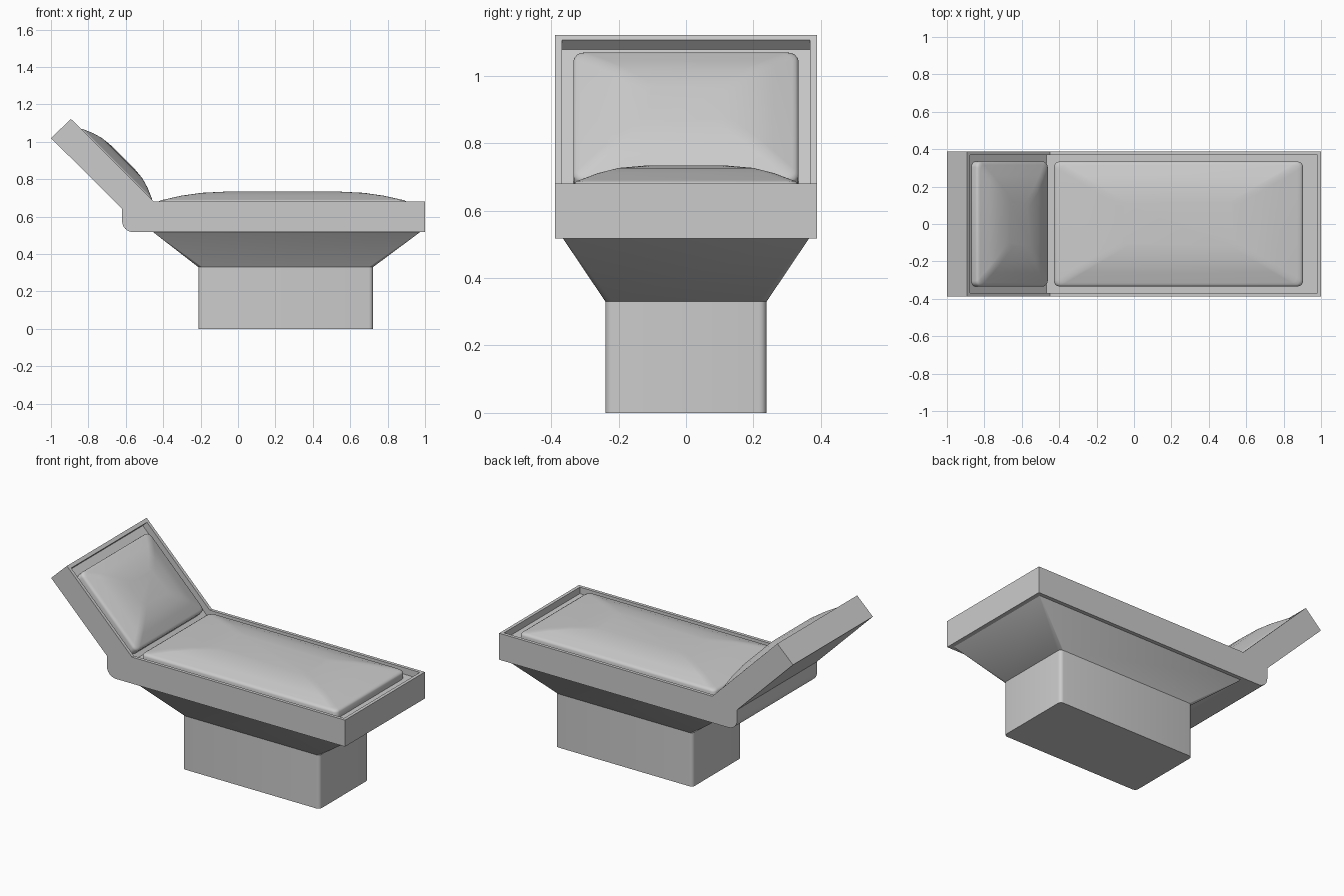
import bpy, bmesh, math

if "Cube" in bpy.data.objects:
    bpy.data.objects.remove(bpy.data.objects["Cube"])


def make_object(name, bm, smooth=None):
    bmesh.ops.recalc_face_normals(bm, faces=bm.faces)
    mesh = bpy.data.meshes.new(name)
    bm.to_mesh(mesh)
    bm.free()
    ob = bpy.data.objects.new(name, mesh)
    bpy.context.collection.objects.link(ob)
    if smooth:
        bpy.ops.object.select_all(action='DESELECT')
        ob.select_set(True)
        bpy.context.view_layer.objects.active = ob
        bpy.ops.object.shade_smooth_by_angle(angle=math.radians(smooth))
    return ob


def rounded_rect(hx, hy, r, z, cx=0.0, seg=4):
    pts = []
    for k, (sx, sy) in enumerate([(1, 1), (-1, 1), (-1, -1), (1, -1)]):
        for i in range(seg + 1):
            a = math.pi / 2 * (k + i / seg)
            pts.append((cx + sx * (hx - r) + r * math.cos(a),
                        sy * (hy - r) + r * math.sin(a), z))
    return pts


def loft(name, rings, smooth):
    bm = bmesh.new()
    loops = [[bm.verts.new(p) for p in ring] for ring in rings]
    for a, b in zip(loops, loops[1:]):
        for i in range(len(a)):
            j = (i + 1) % len(a)
            bm.faces.new((a[i], a[j], b[j], b[i]))
    bm.faces.new(loops[0][::-1])
    bm.faces.new(loops[-1])
    return make_object(name, bm, smooth)


def extrude_profile(name, pts, hy, smooth=None):
    bm = bmesh.new()
    face = bm.faces.new([bm.verts.new((x, -hy, z)) for x, z in pts])
    out = bmesh.ops.extrude_face_region(bm, geom=[face])
    for v in out['geom']:
        if isinstance(v, bmesh.types.BMVert):
            v.co.y = hy
    return make_object(name, bm, smooth)


def cushion(name, hx, hy, inset_x, inset_y):
    # (fraction of inset, height above the rim)
    steps = [(0, -0.041), (0, -0.008), (0.02, 0.0), (0.07, 0.006), (0.14, 0.009),
             (0.55, 0.030), (1.0, 0.045), (1.6, 0.052)]
    rings = [rounded_rect(hx - f * inset_x, hy - f * inset_y, 0.03, z) for f, z in steps]
    return loft(name, rings, 40)


# Pedestal block and flared neck
loft("pedestal", [rounded_rect(0.467, 0.239, 0.022, z, 0.255) for z in (0, 0.33)], 40)
loft("flared_neck", [rounded_rect(0.467, 0.239, 0.022, 0.33, 0.255),
                     rounded_rect(0.72, 0.368, 0.003, 0.522, 0.26)], 40)

# Bed frame with raised headrest, outline seen from the front
corner = [(-0.56 - 0.06 * math.sin(a), 0.58 - 0.06 * math.cos(a))
          for a in [math.pi / 2 * i / 6 for i in range(7)]]
outline = [(1.0, 0.68), (1.0, 0.517)] + [(x, z - 0.003) for x, z in corner] + [
    (-0.62, 0.642), (-1.0, 1.02), (-0.893, 1.122), (-0.45, 0.68)]
frame = extrude_profile("bed_frame", outline, 0.388)

# Shallow tray cut into the frame, leaving a thin rim
tray = extrude_profile("tray_cutter", [
    (-0.905, 1.078), (-0.467, 0.64), (0.98, 0.64), (0.98, 0.85),
    (-0.40, 0.85), (-0.765, 1.218)], 0.368)
tray.hide_render = True
tray.hide_set(True)
mod = frame.modifiers.new("tray", 'BOOLEAN')
mod.operation = 'DIFFERENCE'
mod.solver = 'EXACT'
mod.object = tray
bpy.ops.object.select_all(action='DESELECT')
frame.select_set(True)
bpy.context.view_layer.objects.active = frame
bpy.ops.object.modifier_apply(modifier="tray")
bpy.data.objects.remove(tray)
bpy.ops.object.shade_smooth_by_angle(angle=math.radians(30))

# Soft domed cushions
seat = cushion("seat_cushion", 0.666, 0.334, 0.23, 0.135)
seat.location = (0.238, 0, 0.682)
back = cushion("headrest_cushion", 0.27, 0.334, 0.12, 0.135)
back.location = (-0.65, 0, 0.88)
back.rotation_euler = (0, math.radians(45), 0)
